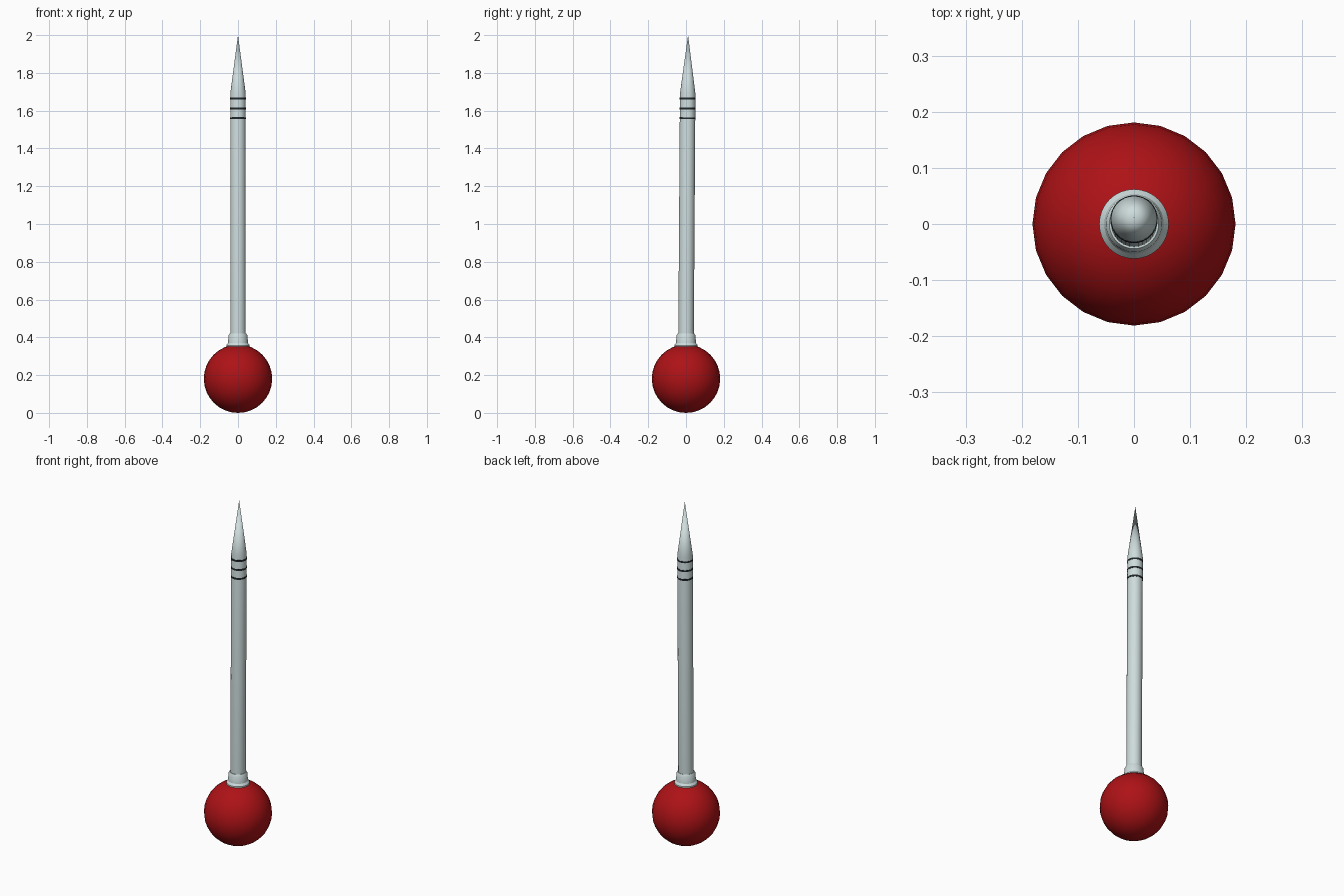
import bpy, bmesh, math
from mathutils import Matrix, Vector

if "Cube" in bpy.data.objects:
    bpy.data.objects.remove(bpy.data.objects["Cube"])

# Shaft leans very slightly towards +y, pivoting where it enters the ball
PIVOT = Vector((0, 0, 0.36))
LEAN = (Matrix.Translation(PIVOT)
        @ Matrix.Rotation(-math.atan2(0.011, 1.64), 4, 'X')
        @ Matrix.Translation(-PIVOT))


def material(name, rgb):
    m = bpy.data.materials.new(name)
    m.diffuse_color = (*rgb, 1)
    m.use_nodes = True
    m.node_tree.nodes["Principled BSDF"].inputs["Base Color"].default_value = m.diffuse_color
    return m


steel = material("pale_steel", (0.62, 0.72, 0.72))
red = material("red_enamel", (0.42, 0.006, 0.008))
dark = material("dark_band", (0.015, 0.02, 0.022))


def finish(obj, name, mat, angle=30):
    obj.name = name
    obj.data.materials.append(mat)
    bpy.ops.object.select_all(action='DESELECT')
    obj.select_set(True)
    bpy.context.view_layer.objects.active = obj
    bpy.ops.object.shade_smooth_by_angle(angle=math.radians(angle))
    return obj


def lathe(name, profile, mat, sides=32, lean=True):
    """Revolve (radius, z) points around z; ends on the axis close the shape."""
    bm = bmesh.new()
    verts = [bm.verts.new((r, 0, z)) for r, z in profile]
    edges = [bm.edges.new(p) for p in zip(verts, verts[1:])]
    bmesh.ops.spin(bm, geom=verts + edges, cent=(0, 0, 0), axis=(0, 0, 1),
                   angle=math.tau, steps=sides, use_duplicate=False)
    bmesh.ops.remove_doubles(bm, verts=bm.verts, dist=1e-5)
    bmesh.ops.recalc_face_normals(bm, faces=bm.faces)
    if lean:
        bm.transform(LEAN)
    mesh = bpy.data.meshes.new(name)
    bm.to_mesh(mesh)
    bm.free()
    obj = bpy.data.objects.new(name, mesh)
    bpy.context.collection.objects.link(obj)
    return finish(obj, name, mat)


# Ball head
bpy.ops.mesh.primitive_uv_sphere_add(segments=24, ring_count=16, radius=0.181,
                                     location=(0, 0, 0.181))
finish(bpy.context.object, "ball_head", red)

# Stepped collar on top of the ball
lathe("collar", [(0, 0.34), (0.062, 0.34), (0.062, 0.358), (0.053, 0.37),
                 (0.050, 0.41), (0.044, 0.42), (0, 0.42)], steel, lean=False)

# Shaft with its sharpened tip
lathe("shaft", [(0, 0.34), (0.041, 0.34), (0.041, 1.69), (0, 2.0)], steel)

# Three thin dark bands below the tip
for i, z in enumerate((1.56, 1.612, 1.664)):
    lathe(f"band_{i + 1}", [(0.036, z - 0.005), (0.0422, z - 0.005),
                            (0.0422, z + 0.005), (0.036, z + 0.005)], dark)
